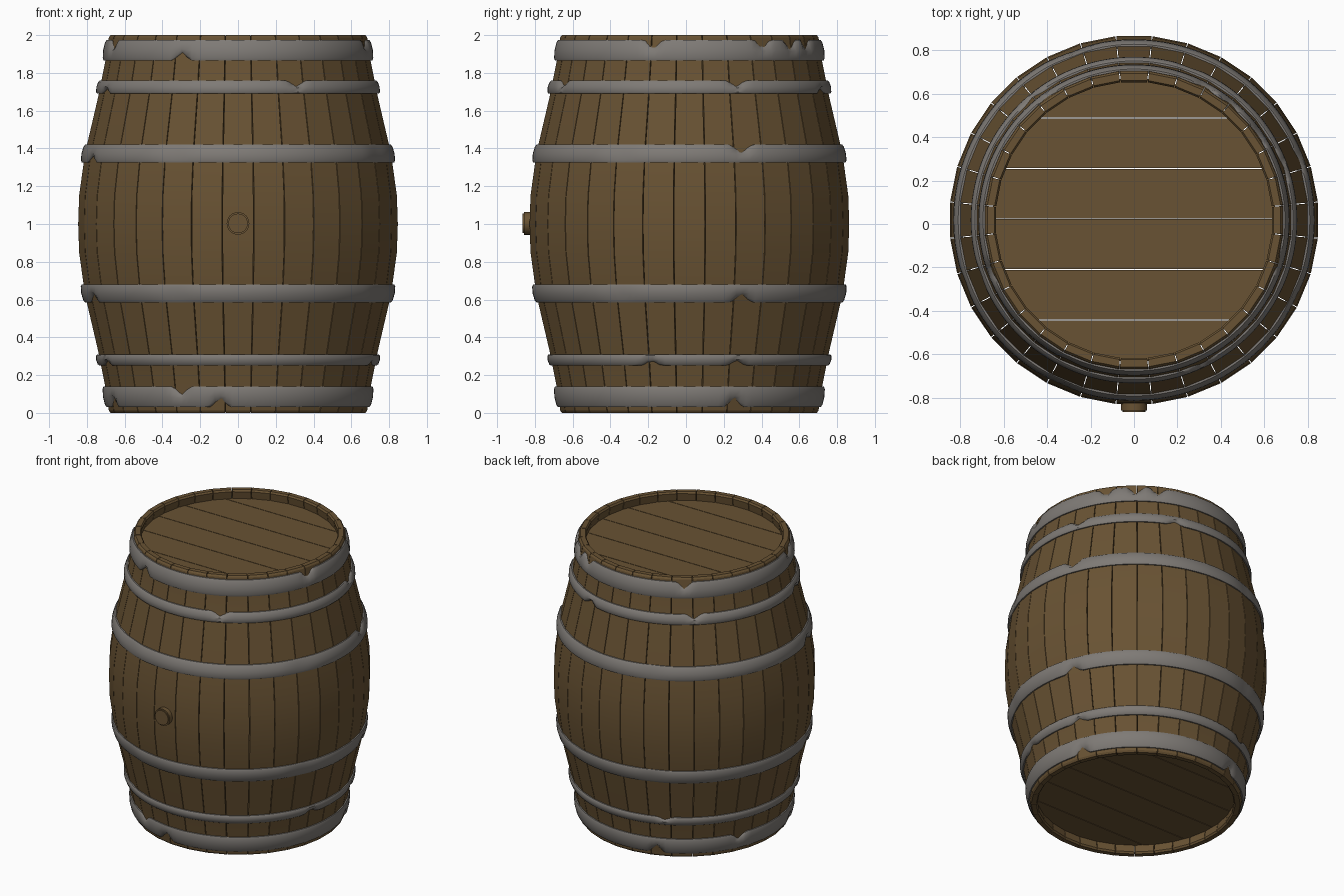
import bpy, bmesh, math
from mathutils import Matrix

if "Cube" in bpy.data.objects:
    bpy.data.objects.remove(bpy.data.objects["Cube"], do_unlink=True)

CY = 0.018          # barrel axis, the bung pushes it back a little
STAVES = 32
GAP = 0.004
THICK = 0.05


def material(name, color):
    m = bpy.data.materials.new(name)
    m.use_nodes = True
    m.diffuse_color = (*color, 1)
    m.node_tree.nodes["Principled BSDF"].inputs["Base Color"].default_value = (*color, 1)
    return m


wood = material("oak_wood", (0.14, 0.085, 0.033))
iron = material("grey_iron", (0.21, 0.195, 0.18))


def finish(bm, name, mat, angle=30):
    bmesh.ops.recalc_face_normals(bm, faces=bm.faces)
    mesh = bpy.data.meshes.new(name)
    bm.to_mesh(mesh)
    bm.free()
    ob = bpy.data.objects.new(name, mesh)
    bpy.context.collection.objects.link(ob)
    mesh.materials.append(mat)
    bpy.ops.object.select_all(action='DESELECT')
    ob.select_set(True)
    bpy.context.view_layer.objects.active = ob
    bpy.ops.object.shade_smooth_by_angle(angle=math.radians(angle))
    return ob


# Half profile of the barrel: distance from the middle height, radius
PROFILE = [(0, 0.85), (0.15, 0.845), (0.33, 0.82), (0.42, 0.803),
           (0.68, 0.742), (0.86, 0.706), (1.0, 0.685)]


def radius(z):
    d = min(abs(z - 1), 1)
    for (d0, r0), (d1, r1) in zip(PROFILE, PROFILE[1:]):
        if d <= d1:
            return r0 + (r1 - r0) * (d - d0) / (d1 - d0)


def point(a, r, z):
    """Angle 0 is the front, positive towards +x."""
    return (r * math.sin(a), CY - r * math.cos(a), z)


def bridge(bm, rings, close=False):
    pairs = list(zip(rings, rings[1:] + rings[:1])) if close else list(zip(rings, rings[1:]))
    for a, b in pairs:
        n = len(a)
        for i in range(n):
            bm.faces.new((a[i], a[(i + 1) % n], b[(i + 1) % n], b[i]))


# Staves: bowed boards with thin gaps and chamfered ends
bm = bmesh.new()
heights = sorted({1 + s * d for d, _ in PROFILE for s in (-1, 1)} | {0.012, 1.988})
for i in range(STAVES):
    mid = 2 * math.pi * i / STAVES
    rings = []
    for z in heights:
        ro = radius(z)
        ri = ro - THICK
        if z in (heights[0], heights[-1]):
            ro, ri = ro - 0.007, ri + 0.01
        ring = []
        for r, s in ((ro, -1), (ro, 1), (ri, 1), (ri, -1)):
            half = math.pi / STAVES - GAP / 2 / r
            ring.append(bm.verts.new(point(mid + s * half, r, z)))
        rings.append(ring)
    bridge(bm, rings)
    bm.faces.new(rings[0])
    bm.faces.new(rings[-1])
finish(bm, "staves", wood, 25)


# Heads: round lids cut into planks along x
HEAD_R = 0.652
SEAMS = [-0.668, -0.442, -0.21, 0.024, 0.255, 0.488, 0.668]


def head(name, z0, z1):
    bm = bmesh.new()
    for lo, hi in zip(SEAMS, SEAMS[1:]):
        a0, a1 = (math.asin(max(-0.999, min(0.999, (y - CY) / HEAD_R)))
                  for y in (lo + GAP / 2, hi - GAP / 2))
        arc = [a0 + (a1 - a0) * k / 8 for k in range(9)]
        outline = [(math.cos(a), math.sin(a)) for a in arc]
        outline += [(-x, y) for x, y in reversed(outline)]
        rings = [[bm.verts.new((HEAD_R * x, CY + HEAD_R * y, z)) for x, y in outline]
                 for z in (z0, z1)]
        bridge(bm, rings)
        bm.faces.new(rings[0])
        bm.faces.new(rings[1])
    finish(bm, name, wood)


head("top_head", 1.90, 1.935)
head("bottom_head", 0.065, 0.10)


# Hoops: bowed iron bands, with dents given as (angle, edge);
# edge 1 is the upper rim, -1 the lower rim, 0 a shallow bend
def hoop(name, z0, z1, dents, segs=144):
    bm = bmesh.new()
    section = [(-1, -0.012), (-1, 0.006), (-0.75, 0.013), (0, 0.017),
               (0.75, 0.013), (1, 0.006), (1, -0.012)]
    rings = []
    for k in range(segs):
        a = 2 * math.pi * k / segs
        ring = []
        for t, out in section:
            z = (z0 + z1) / 2 + t * (z1 - z0) / 2
            r = radius(z) + out
            for deg, edge in dents:
                d = abs((math.degrees(a) - deg + 180) % 360 - 180)
                if edge:
                    w = max(0, 1 - d / 4.5) * max(0, edge * t + 0.2) / 1.2
                    r -= 0.022 * w
                    z -= edge * w * 0.35 * (z1 - z0)
                else:
                    w = max(0, 1 - d / 9) * (1 - abs(t) / 2)
                    r -= 0.011 * w
            ring.append(bm.verts.new(point(a, r, z)))
        rings.append(ring)
    bridge(bm, rings, close=True)
    finish(bm, name, iron, 40)


hoop("bottom_hoop", 0.03, 0.14,
     [(-25, 1), (-8, -1), (-70, -1), (110, -1), (200, -1), (245, 1)])
hoop("lower_hoop", 0.25, 0.31,
     [(-70, -1), (74, -1), (110, -1), (205, 1)])
hoop("lower_middle_hoop", 0.585, 0.68,
     [(-24, 0), (-70, -1), (64, 0), (110, -1), (200, 0)])
hoop("upper_middle_hoop", 1.325, 1.42,
     [(-24, 0), (-70, -1), (64, 0), (110, 1), (200, 0)])
hoop("upper_hoop", 1.69, 1.76,
     [(25, 1), (-70, -1), (110, 1), (160, -1), (220, 1)])
hoop("top_hoop", 1.865, 1.975,
     [(-25, -1), (-70, 1), (74, 1), (124, 1), (140, 1), (152, 1), (215, 1)])

# Bung: short rounded plug on the front
bm = bmesh.new()
bmesh.ops.create_cone(bm, cap_ends=True, segments=24, radius1=0.06, radius2=0.06, depth=0.08,
                      matrix=Matrix.Translation((0, -0.826, 1.003)) @ Matrix.Rotation(math.pi / 2, 4, 'X'))
rim = [e for e in bm.edges if all(v.co.y < -0.85 for v in e.verts)]
bmesh.ops.bevel(bm, geom=rim, offset=0.008, segments=2, affect='EDGES')
finish(bm, "bung", wood, 40)
